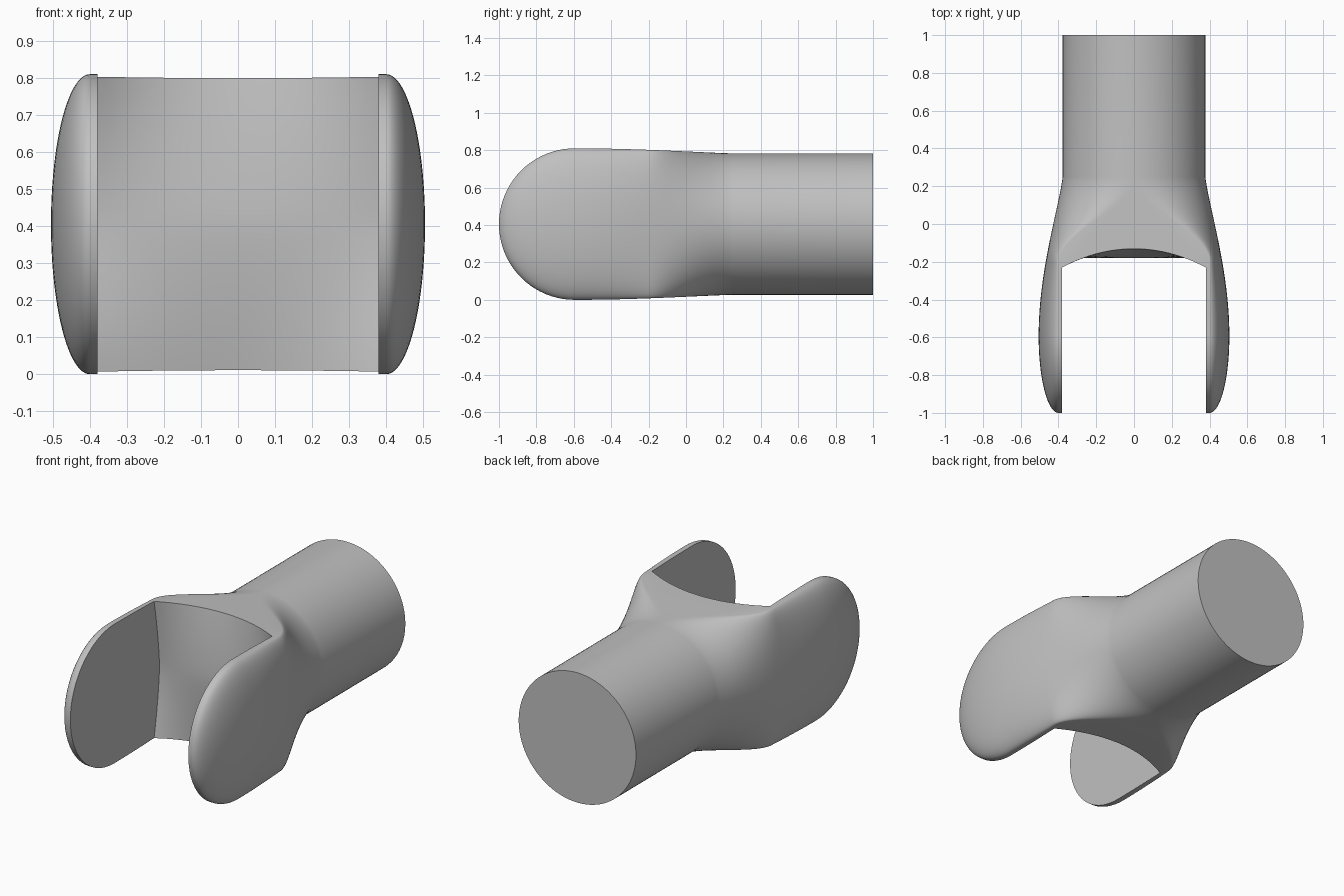
import bpy, bmesh, math

if "Cube" in bpy.data.objects:
    bpy.data.objects.remove(bpy.data.objects["Cube"])

ZC = 0.405            # axis height
R_SHAFT = 0.378       # shaft radius
R_CHEEK = 0.405       # rounded cheek end radius
Y_END = -1 + R_CHEEK  # centre of the rounded cheek end
SLOT = 0.38           # slot half width

grey = bpy.data.materials.new("plain grey")
grey.diffuse_color = (0.53, 0.53, 0.53, 1)
grey.use_nodes = True
grey.node_tree.nodes["Principled BSDF"].inputs["Base Color"].default_value = grey.diffuse_color


def mesh_object(name, bm):
    bmesh.ops.recalc_face_normals(bm, faces=bm.faces)
    me = bpy.data.meshes.new(name)
    bm.to_mesh(me)
    bm.free()
    ob = bpy.data.objects.new(name, me)
    bpy.context.collection.objects.link(ob)
    return ob


def section_size(y):
    """flat half width, round end width, half height at y"""
    if y < Y_END:
        h = math.sqrt(max(R_CHEEK ** 2 - (y - Y_END) ** 2, 1e-5))
        return 0.4, 0.105 * h / R_CHEEK, h
    u = min(max((0.25 - y) / 0.845, 0), 1) ** 1.25
    f = 1 - (1 - u) ** 2
    t = min(max((0.25 - y) / 0.45, 0), 1)
    a = 0.4 * t * t * (3 - 2 * t)
    width = R_SHAFT + (0.505 - R_SHAFT) * f
    return a, width - a, R_SHAFT + (R_CHEEK - R_SHAFT) * f


def section(y, n=48, flat=8):
    a, b, h = section_size(y)
    pts = []
    for side in (1, -1):
        for i in range(n + 1):      # rounded end
            th = -math.pi / 2 + math.pi * i / n
            pts.append((side * (a + b * math.cos(th)), side * h * math.sin(th)))
        for i in range(1, flat):    # flat top or bottom
            pts.append((side * a * (1 - 2 * i / flat), side * h))
    return pts


# Fork body: loft from the rounded cheek ends back to the round shaft
ys = [Y_END - R_CHEEK * math.cos(math.pi / 2 * i / 20) for i in range(20)]
ys += [Y_END + (0.25 - Y_END) * i / 44 for i in range(45)] + [1.0]
bm = bmesh.new()
rings = []
for y in ys:
    # the shaft start keeps a hair of flat so that no points coincide
    rings.append([bm.verts.new((x + (1e-5 * (k % 3)), y, ZC + z))
                  for k, (x, z) in enumerate(section(y))])
for r0, r1 in zip(rings, rings[1:]):
    for k in range(len(r0)):
        j = (k + 1) % len(r0)
        bm.faces.new((r0[k], r0[j], r1[j], r1[k]))
bm.faces.new(rings[0])
bm.faces.new(rings[-1])
bmesh.ops.remove_doubles(bm, verts=bm.verts, dist=1e-4)
fork = mesh_object("fork_joint", bm)
fork.data.materials.append(grey)

# Slot cutter: straight sides with a curved back wall
bm = bmesh.new()
N = 24
back, front = [], []
for i in range(N + 1):
    x = SLOT * (2 * i / N - 1)
    col_b, col_f = [], []
    for j in range(N + 1):
        s = 2.5 * j / N - 1.25
        y = -0.18 + abs(s) ** 1.5 * (0.05 - 0.10 * (x / SLOT) ** 2)
        col_b.append(bm.verts.new((x, y, ZC + 0.4 * s)))
        col_f.append(bm.verts.new((x, -1.2, ZC + 0.4 * s)))
    back.append(col_b)
    front.append(col_f)
for i in range(N):
    for j in range(N):
        for g in (back, front):
            bm.faces.new((g[i][j], g[i + 1][j], g[i + 1][j + 1], g[i][j + 1]))
    for j in (0, N):
        bm.faces.new((back[i][j], back[i + 1][j], front[i + 1][j], front[i][j]))
    for e in (0, N):
        bm.faces.new((back[e][i], back[e][i + 1], front[e][i + 1], front[e][i]))
cutter = mesh_object("slot_cutter", bm)
cutter.hide_render = True

# Cut the slot, then drop the cutter
bpy.context.view_layer.objects.active = fork
fork.select_set(True)
mod = fork.modifiers.new("slot", 'BOOLEAN')
mod.operation = 'DIFFERENCE'
mod.solver = 'EXACT'
mod.object = cutter
bpy.ops.object.modifier_apply(modifier=mod.name)
bpy.data.objects.remove(cutter)
bpy.ops.object.shade_smooth_by_angle(angle=math.radians(35))
